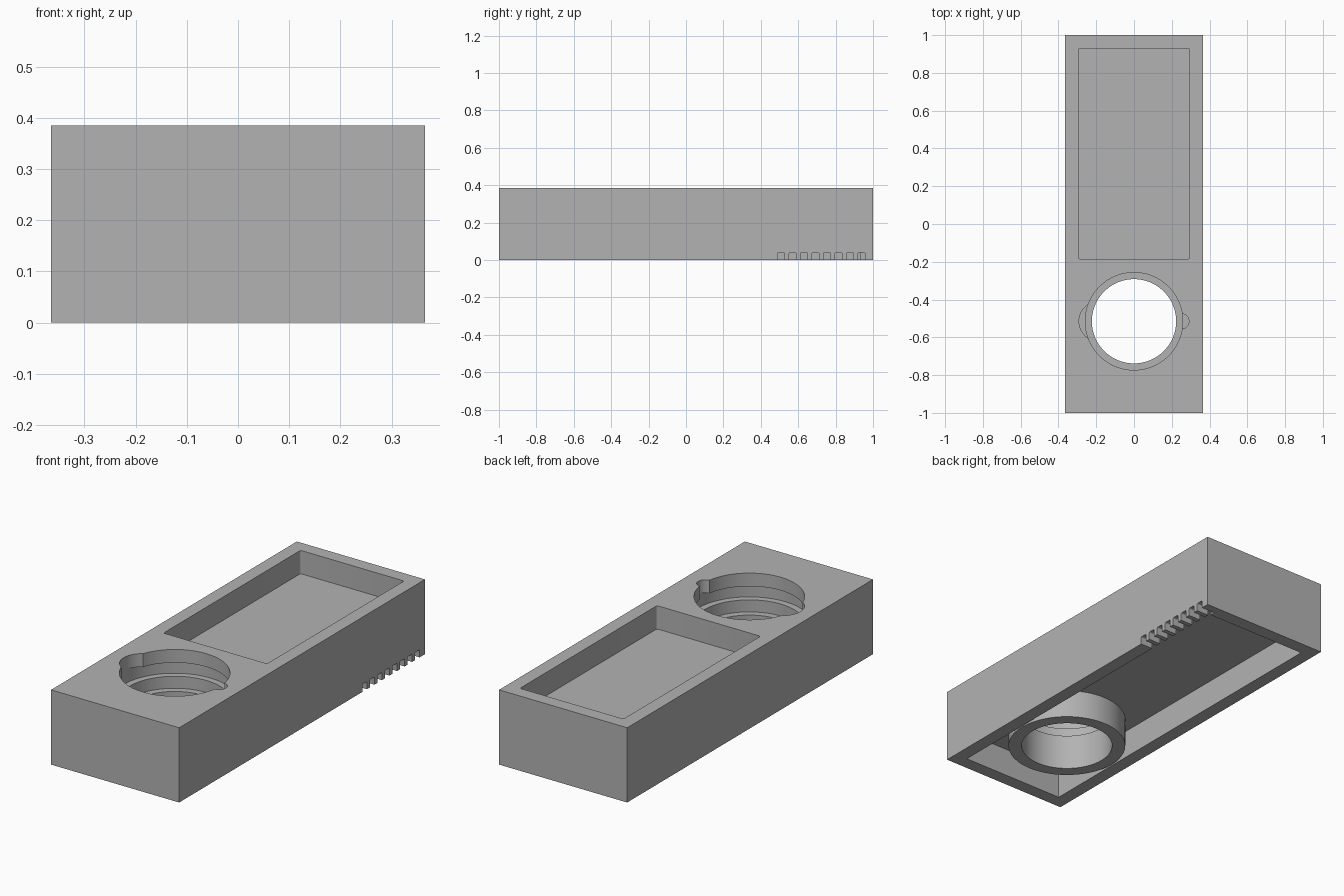
import bpy
import bmesh
import math

if "Cube" in bpy.data.objects:
    bpy.data.objects.remove(bpy.data.objects["Cube"], do_unlink=True)

HALF_X, HALF_Y, HEIGHT = 0.365, 1.0, 0.385
WALL = 0.07
CUP_Y = -0.515

grey = bpy.data.materials.new("plain grey")
grey.use_nodes = True
grey.diffuse_color = (0.45, 0.45, 0.45, 1)
grey.node_tree.nodes["Principled BSDF"].inputs["Base Color"].default_value = (0.45, 0.45, 0.45, 1)


def finish(name, bm):
    mesh = bpy.data.meshes.new(name)
    bm.to_mesh(mesh)
    bm.free()
    mesh.materials.append(grey)
    obj = bpy.data.objects.new(name, mesh)
    bpy.context.scene.collection.objects.link(obj)
    return obj


def box(name, low, high, round_axis=None, radius=0.01):
    """Box between two corners, with edges along one axis optionally rounded."""
    bm = bmesh.new()
    bmesh.ops.create_cube(bm, size=1)
    for v in bm.verts:
        for i in range(3):
            v.co[i] = low[i] if v.co[i] < 0 else high[i]
    if round_axis is not None:
        edges = [e for e in bm.edges
                 if abs((e.verts[0].co - e.verts[1].co)[round_axis]) > 1e-4]
        bmesh.ops.bevel(bm, geom=edges, offset=radius, segments=4,
                        profile=0.5, affect='EDGES')
    return finish(name, bm)


def cylinder(name, x, radius, low, high, sides=96):
    bm = bmesh.new()
    bmesh.ops.create_cone(bm, cap_ends=True, segments=sides, radius1=radius,
                          radius2=radius, depth=high - low)
    bmesh.ops.translate(bm, verts=bm.verts, vec=(x, CUP_Y, (low + high) / 2))
    return finish(name, bm)


def combine(target, other, operation):
    """Apply one exact boolean and discard the helper."""
    other.hide_render = True
    mod = target.modifiers.new(operation, 'BOOLEAN')
    mod.operation = operation
    mod.solver = 'EXACT'
    mod.object = other
    graph = bpy.context.evaluated_depsgraph_get()
    result = bpy.data.meshes.new_from_object(target.evaluated_get(graph))
    target.modifiers.clear()
    target.data = result
    bpy.data.objects.remove(other, do_unlink=True)


body = box("tray_body", (-HALF_X, -HALF_Y, 0), (HALF_X, HALF_Y, HEIGHT))
inner_x, inner_y = HALF_X - WALL, HALF_Y - WALL

# Hollow underside, with the cup tube standing in it
combine(body, box("underside_cavity", (-inner_x, -inner_y, -0.1),
                  (inner_x, inner_y, 0.147)), 'DIFFERENCE')
combine(body, cylinder("cup_tube", 0, 0.288, 0, 0.17), 'UNION')

# Rectangular tray recess in the top
combine(body, box("tray_recess", (-inner_x, -0.185, 0.265),
                  (inner_x, inner_y, 0.5), round_axis=2), 'DIFFERENCE')

# Stepped cup hole with a hidden locking groove and two entry notches
for name, x, radius, low, high in (
        ("through_hole", 0, 0.223, -0.1, 0.5),
        ("counterbore", 0, 0.258, 0.185, 0.5),
        ("locking_groove", 0, 0.291, 0.247, 0.317),
        ("wide_notch", -0.185, 0.106, 0.247, 0.5),
        ("narrow_notch", 0.251, 0.04, 0.247, 0.5)):
    combine(body, cylinder(name, x, radius, low, high), 'DIFFERENCE')

# Row of vent slots along the lower edge of one side
for i in range(8):
    y = 0.509 + i * 0.0613
    combine(body, box("vent_slot", (inner_x - 0.01, y - 0.0185, -0.06),
                      (HALF_X + 0.05, y + 0.0185, 0.04), round_axis=0,
                      radius=0.006), 'DIFFERENCE')

# Smooth curved walls, crisp corners
bpy.ops.object.select_all(action='DESELECT')
body.select_set(True)
bpy.context.view_layer.objects.active = body
bpy.ops.object.shade_smooth_by_angle(angle=math.radians(30))
